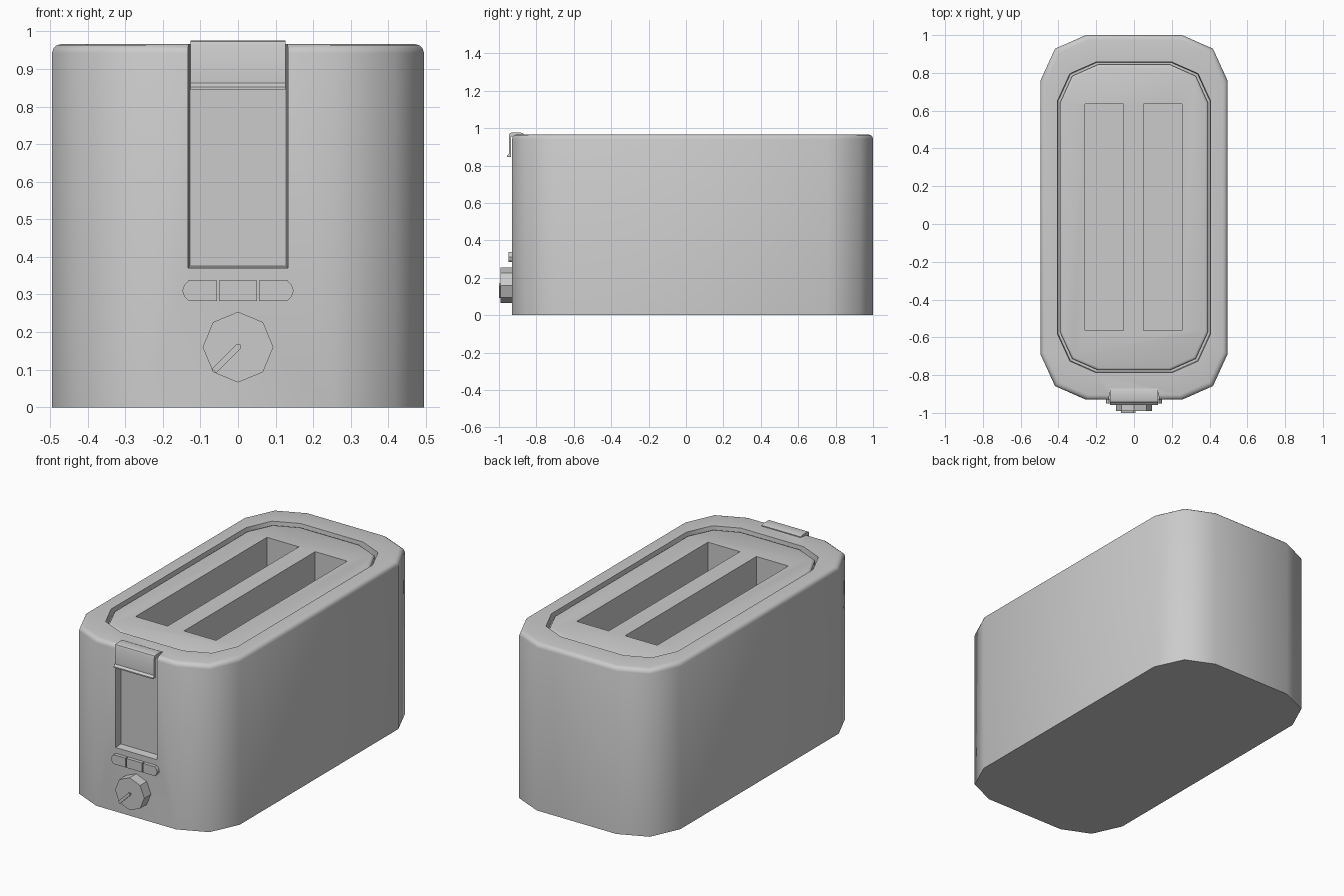
import bpy, bmesh
from math import radians, sin, cos, pi
from mathutils import Matrix

if "Cube" in bpy.data.objects:
    bpy.data.objects.remove(bpy.data.objects["Cube"])

YC = 0.035  # body centre in y


def finish(name, bm, smooth=None):
    bmesh.ops.recalc_face_normals(bm, faces=bm.faces)
    me = bpy.data.meshes.new(name)
    bm.to_mesh(me)
    bm.free()
    ob = bpy.data.objects.new(name, me)
    bpy.context.collection.objects.link(ob)
    if smooth:
        select(ob)
        bpy.ops.object.shade_smooth_by_angle(angle=radians(smooth))
    return ob


def select(ob):
    bpy.ops.object.select_all(action='DESELECT')
    ob.select_set(True)
    bpy.context.view_layer.objects.active = ob


def loft(name, rings, smooth=None):
    """Skin a list of equal-length point rings and cap both ends."""
    bm = bmesh.new()
    vs = [[bm.verts.new(p) for p in r] for r in rings]
    n = len(vs[0])
    for a, b in zip(vs, vs[1:]):
        for i in range(n):
            j = (i + 1) % n
            bm.faces.new((a[i], a[j], b[j], b[i]))
    bm.faces.new(vs[0][::-1])
    bm.faces.new(vs[-1])
    return finish(name, bm, smooth)


def box(name, x0, x1, y0, y1, z0, z1):
    sq = ((x0, y0), (x1, y0), (x1, y1), (x0, y1))
    return loft(name, [[(x, y, z) for x, y in sq] for z in (z0, z1)])


def outline(hx, hy, c, z):
    """Rounded rectangle with two-segment corners."""
    q = [(hx, hy - c), (hx - .32 * c, hy - .3 * c), (hx - c, hy)]
    pts = q + [(-x, y) for x, y in q[::-1]]
    pts += [(-x, -y) for x, y in pts]
    return [(x, y + YC, z) for x, y in pts]


# Body shell with rounded rim, groove and raised top panel
body = loft("body", [outline(*r) for r in (
    (.495, .965, .24, 0), (.495, .965, .24, .942), (.491, .961, .238, .955),
    (.482, .952, .235, .963), (.47, .94, .23, .966),
    (.405, .8225, .205, .966), (.402, .8195, .204, .925),
    (.391, .8085, .2, .925), (.391, .8085, .2, .946),
    (.387, .804, .198, .952), (.379, .796, .195, .955))])

# Bread slots and lever channel
cutters = [box("slot_cutter", x0, x0 + .205, -.565, .635, .2, 1.1)
           for x0 in (-.26, .05)]
cutters.append(loft("channel_cutter", [
    [(-w, y, z), (w, y, z), (w, y, 1.1), (-w, y, 1.1)]
    for w, y, z in ((.133, -1.0, .37), (.133, -.925, .37), (.128, -.888, .376))]))
for c in cutters:
    select(body)
    m = body.modifiers.new("cut", 'BOOLEAN')
    m.operation, m.solver, m.object = 'DIFFERENCE', 'EXACT', c
    bpy.ops.object.modifier_apply(modifier=m.name)
    bpy.data.objects.remove(c)
select(body)
bpy.ops.object.shade_smooth_by_angle(angle=radians(50))

# Hooked lever handle
hook = [(-.87, .955), (-.87, .971), (-.885, .976), (-.933, .976), (-.942, .973),
        (-.946, .964), (-.946, .862), (-.958, .852), (-.958, .845),
        (-.936, .845), (-.936, .955)]
loft("lever", [[(x, y, z) for y, z in hook] for x in (-.126, .126)], 35)

# Row of three buttons, the outer ones with tapered ends
box("button_middle", -.05, .05, -.95, -.91, .283, .337)
for s, name in ((-1, "button_left"), (1, "button_right")):
    shape = [(.056, .283), (.132, .283), (.143, .295), (.148, .31),
             (.143, .325), (.132, .337), (.056, .337)]
    loft(name, [[(s * x, y, z) for x, z in shape] for y in (-.91, -.95)])

# Octagonal dial
loft("dial", [[(r * sin(i * pi / 4), y, .16 + r * cos(i * pi / 4)) for i in range(8)]
              for r, y in ((.094, -.91), (.094, -.991))])

# Dial pointer with blunt tips, turned to the lower left
tip = [(-.004, -.008), (.09, -.008), (.09, .008), (-.004, .008), (-.01, 0)]
pointer = loft("dial_pointer", [[(-x, y, z) for x, z in tip] for y in (-.985, -1.0)])
pointer.data.transform(Matrix.Translation((0, 0, .16)) @ Matrix.Rotation(radians(-45), 4, 'Y'))
